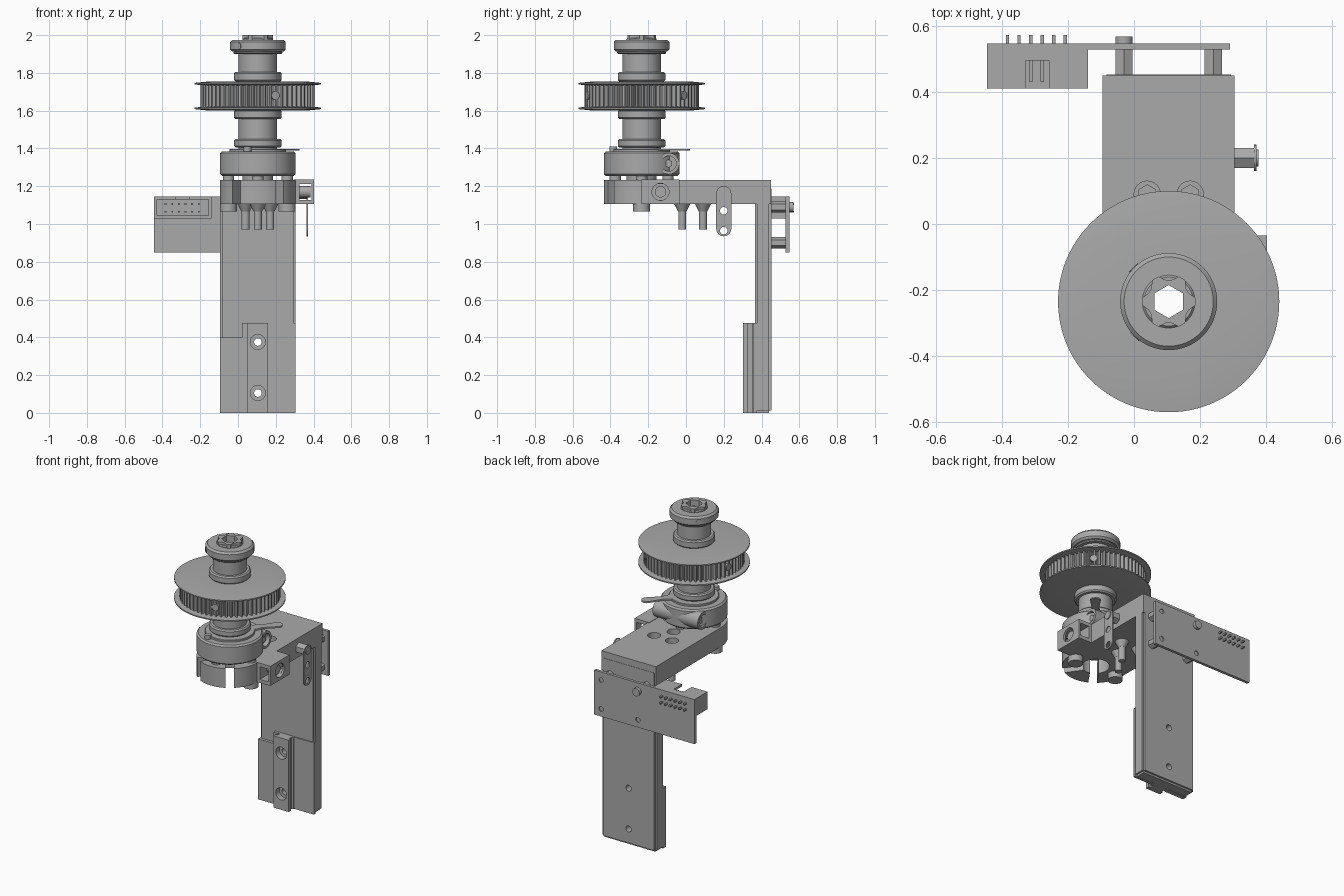
import bpy, bmesh
from math import sin, cos, pi, radians
from mathutils import Matrix, Vector

cube = bpy.data.objects.get("Cube")
if cube:
    bpy.data.objects.remove(cube, do_unlink=True)

grey = bpy.data.materials.new("machined grey")
grey.use_nodes = True
tone = (0.4, 0.4, 0.4, 1)
grey.diffuse_color = tone
grey.node_tree.nodes["Principled BSDF"].inputs["Base Color"].default_value = tone

AX, AY = 0.105, -0.235          # spindle axis
parts = []


def finish(name, bm):
    bmesh.ops.recalc_face_normals(bm, faces=bm.faces)
    mesh = bpy.data.meshes.new(name)
    bm.to_mesh(mesh)
    bm.free()
    mesh.materials.append(grey)
    ob = bpy.data.objects.new(name, mesh)
    bpy.context.collection.objects.link(ob)
    parts.append(ob)
    return ob


def box(name, x, y, z, bevel=0):
    bm = bmesh.new()
    bmesh.ops.create_cube(bm, size=1)
    for v in bm.verts:
        v.co = [r[0] + (c + 0.5) * (r[1] - r[0]) for c, r in zip(v.co, (x, y, z))]
    if bevel:
        bmesh.ops.bevel(bm, geom=bm.edges[:], offset=bevel, segments=2, affect='EDGES')
    return finish(name, bm)


def rod(name, start, end, r, r2=None, sides=24):
    a, b = Vector(start), Vector(end)
    turn = (b - a).to_track_quat('Z', 'Y').to_matrix().to_4x4()
    bm = bmesh.new()
    bmesh.ops.create_cone(bm, cap_ends=True, segments=sides, radius1=r,
                          radius2=r if r2 is None else r2, depth=(b - a).length,
                          matrix=Matrix.Translation((a + b) / 2) @ turn)
    return finish(name, bm)


def prism(name, outline, z0, z1):
    bm = bmesh.new()
    face = bm.faces.new([bm.verts.new((x, y, z0)) for x, y in outline])
    up = bmesh.ops.extrude_face_region(bm, geom=[face])["geom"]
    bmesh.ops.translate(bm, vec=(0, 0, z1 - z0),
                        verts=[g for g in up if isinstance(g, bmesh.types.BMVert)])
    return finish(name, bm)


def lathe(name, profile, sides=64):
    # closed (radius, z) section spun around the spindle axis
    bm = bmesh.new()
    rings = [[bm.verts.new((AX + r * cos(2 * pi * i / sides), AY + r * sin(2 * pi * i / sides), z))
              for i in range(sides)] for r, z in profile]
    for k, ring in enumerate(rings):
        nxt = rings[(k + 1) % len(rings)]
        for i in range(sides):
            j = (i + 1) % sides
            bm.faces.new((ring[i], ring[j], nxt[j], nxt[i]))
    return finish(name, bm)


def ring(name, r0, r1, z0, z1, b=0.006):
    return lathe(name, [(r0, z0), (r1 - b, z0), (r1, z0 + b), (r1, z1 - b), (r1 - b, z1), (r0, z1)])


def polar(r, deg, z=None):
    p = (AX + r * cos(radians(deg)), AY + r * sin(radians(deg)))
    return p if z is None else (*p, z)


def cut(ob, cutters):
    for c in cutters:
        c.hide_render = True
        m = ob.modifiers.new("cut", 'BOOLEAN')
        m.operation, m.solver, m.object = 'DIFFERENCE', 'EXACT', c
    dg = bpy.context.evaluated_depsgraph_get()
    mesh = bpy.data.meshes.new_from_object(ob.evaluated_get(dg))
    ob.modifiers.clear()
    ob.data = mesh
    for c in cutters:
        parts.remove(c)
        bpy.data.objects.remove(c, do_unlink=True)


# Spindle: tube, collars and splined tip
ring("spindle_tube", 0.075, 0.102, 1.36, 1.975)
ring("inner_sleeve", 0.055, 0.08, 1.2, 1.985)
ring("top_collar", 0.09, 0.13, 1.9, 1.915)
ring("top_collar_band", 0.09, 0.147, 1.912, 1.975, 0.012)
for n, (z0, z1) in enumerate([(1.755, 1.805), (1.555, 1.605), (1.405, 1.45)]):
    ring(f"spacer_{n}", 0.09, 0.126, z0, z1, 0.008)
tip = prism("splined_tip", [polar(0.082 if i % 4 in (0, 1) else 0.066, i * 15 - 7.5)
                            for i in range(24)], 1.96, 2.0)
cut(tip, [rod("cutter", (AX, AY, 1.9), (AX, AY, 2.1), 0.05, sides=6)])
for n, a in enumerate((136, 226)):
    rod(f"collar_screw_{n}", polar(0.13, a, 1.942), polar(0.149, a, 1.942), 0.018)

# Toothed pulley between two dished flanges
teeth = 60
gear = prism("pulley_teeth", [polar(0.303 if i % 4 in (0, 1) else 0.282, i * 90 / teeth)
                              for i in range(teeth * 4)], 1.615, 1.74)
cut(gear, [rod("cutter", (AX, AY, 1.5), (AX, AY, 1.9), 0.1)])
for name, z, s in (("upper_flange", 1.735, 1), ("lower_flange", 1.62, -1)):
    lathe(name, [(0.09, z - s * 0.005), (0.26, z - s * 0.005), (0.335, z + s * 0.004),
                 (0.335, z + s * 0.012), (0.255, z + s * 0.02), (0.09, z + s * 0.02)], 96)
for n, a in enumerate((48, 168, 288)):
    rod(f"pulley_screw_{n}", polar(0.25, a, 1.68), polar(0.304, a, 1.68), 0.022)

# Clutch housing with clamp screw and release lever
housing = ring("clutch_housing", 0.085, 0.2, 1.255, 1.385, 0.01)
barrel = rod("clamp_barrel", (-0.06, -0.092, 1.32), (0.27, -0.092, 1.32), 0.057, sides=32)
cut(barrel, [rod("cutter", (x, -0.092, 1.32), (x + 0.06, -0.092, 1.32), 0.04) for x in (-0.09, 0.24)])
for n, x in enumerate((-0.045, 0.245)):
    rod(f"clamp_screw_{n}", (x, -0.092, 1.32), (x + 0.012, -0.092, 1.32), 0.022, sides=6)
ring("lever_ring", 0.09, 0.15, 1.38, 1.398, 0.003)
lever = [polar(0.12, 30), polar(0.2, 44)]
end = polar(0.295, 50)
lever += [(end[0] + 0.032 * cos(radians(a)), end[1] + 0.032 * sin(radians(a))) for a in range(-40, 141, 20)]
lever += [polar(0.2, 56), polar(0.12, 70)]
prism("release_lever", lever, 1.388, 1.398)
rod("lever_pin", polar(0.16, 250, 1.37), polar(0.16, 250, 1.41), 0.02)

# Horizontal arm with round, split nose
nose = [polar(0.2, 180 + i * 5) for i in range(37)]
arm = prism("arm", nose + [(0.305, 0.45), (-0.095, 0.45)], 1.105, 1.232)
screws = [(0.105, -0.02), (0.04, 0.09), (0.17, 0.09)]
cutters = [rod("cutter", (AX, AY, 1.0), (AX, AY, 1.3), 0.085, sides=32)]
for a in (235, 305):
    c = box("cutter", (0.05, 0.3), (-0.026, 0.026), (1.0, 1.3))
    c.data.transform(Matrix.Translation((AX, AY, 0)) @ Matrix.Rotation(radians(a), 4, 'Z'))
    cutters.append(c)
cutters += [rod("cutter", (x, y, 1.14), (x, y, 1.3), 0.04) for x, y in screws]
cut(arm, cutters)
for n, (x, y) in enumerate(screws):
    rod(f"arm_screw_cone_{n}", (x, y, 1.11), (x, y, 1.065), 0.045, 0.022)
    rod(f"arm_screw_shank_{n}", (x, y, 1.08), (x, y, 0.972), 0.021)
    rod(f"arm_screw_head_{n}", (x, y, 1.13), (x, y, 1.17), 0.03, sides=6)
for n, x in enumerate((-0.05, 0.26)):
    rod(f"clutch_bolt_head_{n}", (x, AY, 1.065), (x, AY, 1.11), 0.045)
    rod(f"clutch_stud_{n}", (x, AY, 1.1), (x, AY, 1.265), 0.03)
for n, a in enumerate((90, 270)):
    rod(f"gap_stud_{n}", polar(0.14, a, 1.22), polar(0.14, a, 1.265), 0.03)

# Side bracket: open channel with a through screw
bracket = box("side_bracket", (0.295, 0.402), (-0.235, -0.035), (1.105, 1.235))
cut(bracket, [box("cutter", (0.325, 0.388), (-0.3, 0.0), (1.128, 1.212)),
              rod("cutter", (0.37, -0.135, 1.17), (0.45, -0.135, 1.17), 0.045)])
rod("bracket_screw", (0.3, -0.135, 1.17), (0.385, -0.135, 1.17), 0.03)

# Slotted sensor tab on its hexagonal standoff
rod("tab_standoff", (0.3, 0.2, 1.167), (0.365, 0.2, 1.167), 0.035, sides=6)
tab = prism("sensor_tab", [(0.04 * cos(radians(a)) + s, 0.04 * sin(radians(a)))
                           for s, a0 in ((0.093, -90), (-0.093, 90)) for a in range(a0, a0 + 181, 15)],
            -0.004, 0.004)
tab.data.transform(Matrix.Translation((0.367, 0.2, 1.068)) @ Matrix.Rotation(pi / 2, 4, 'Y'))
cut(tab, [rod("cutter", (0.3, 0.2, z), (0.4, 0.2, z), 0.02) for z in (0.965, 1.07)])
rod("tab_screw", (0.36, 0.2, 1.167), (0.377, 0.2, 1.167), 0.026)

# Upright column and mounting rail
column = box("column", (-0.095, 0.305), (0.365, 0.452), (0, 1.2), 0.012)
rail = box("mounting_rail", (0.05, 0.16), (0.302, 0.39), (0, 0.475))
holes = (0.105, 0.375)
cut(column, [rod("cutter", (AX, 0.3, z), (AX, 0.5, z), 0.02) for z in holes])
groove = [box("cutter", x, (0.328, 0.35), (-0.1, 0.6)) for x in ((0.04, 0.062), (0.148, 0.17))]
cut(rail, groove + [rod("cutter", (AX, 0.25, z), (AX, 0.45, z), 0.02) for z in holes]
    + [rod("cutter", (AX, 0.28, z), (AX, 0.34, z), 0.04) for z in holes])
box("rail_left_plate", (-0.095, 0.05), (0.345, 0.375), (0, 0.4))
box("rail_left_lip", (0.02, 0.05), (0.345, 0.375), (0.4, 0.475))
box("rail_right_plate", (0.16, 0.305), (0.358, 0.375), (0, 0.475))

# Circuit board on standoffs
board = box("circuit_board", (-0.445, 0.29), (0.528, 0.547), (0.85, 1.145))
mounts = [(x, z) for x in (-0.03, 0.24) for z in (0.9, 1.09)]
cut(board, [rod("cutter", (x, 0.54, z), (x, 0.6, z), 0.016) for x, z in mounts])
for n, (x, z) in enumerate(mounts):
    rod(f"board_standoff_{n}", (x, 0.44, z), (x, 0.53, z), 0.03, sides=6)
rod("board_screw", (-0.03, 0.53, 1.09), (-0.03, 0.568, 1.09), 0.026)

# Box header with two rows of pins
header = box("box_header", (-0.445, -0.14), (0.41, 0.53), (1.03, 1.145))
cut(header, [box("cutter", (-0.43, -0.155), (0.38, 0.51), (1.045, 1.13)),
             box("cutter", (-0.328, -0.258), (0.38, 0.495), (1.1, 1.2))])
for i in range(6):
    for z in (1.065, 1.105):
        x = -0.383 + i * 0.035
        box("header_pin", (x - 0.005, x + 0.005), (0.43, 0.572), (z - 0.005, z + 0.005))

# Smooth round surfaces, keep edges crisp
for ob in bpy.context.selected_objects:
    ob.select_set(False)
for ob in parts:
    ob.select_set(True)
bpy.context.view_layer.objects.active = parts[0]
bpy.ops.object.shade_smooth_by_angle(angle=radians(30))
